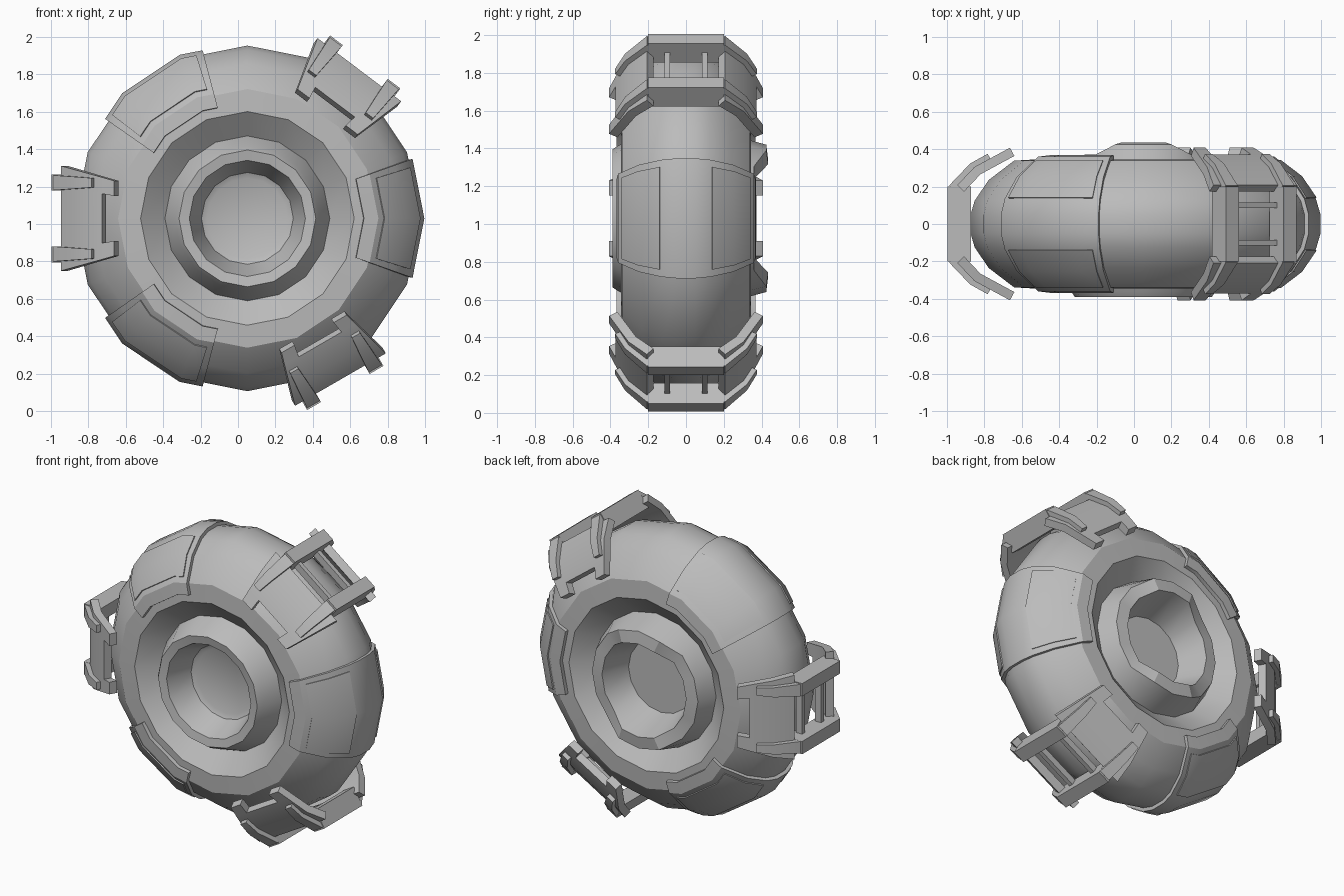
import bpy, bmesh
from math import sin, cos, radians, tan
from mathutils import Vector

cube = bpy.data.objects.get("Cube")
if cube:
    bpy.data.objects.remove(cube, do_unlink=True)

CENTRE = Vector((0.05, 0, 1.03))
STEP = 22.5

grey = bpy.data.materials.new("plain grey")
grey.use_nodes = True
grey.diffuse_color = (0.5, 0.5, 0.5, 1)
grey.node_tree.nodes["Principled BSDF"].inputs["Base Color"].default_value = (0.5, 0.5, 0.5, 1)


def finish(name, bm, thickness=0):
    bmesh.ops.recalc_face_normals(bm, faces=bm.faces)
    mesh = bpy.data.meshes.new(name)
    bm.to_mesh(mesh)
    bm.free()
    mesh.materials.append(grey)
    ob = bpy.data.objects.new(name, mesh)
    bpy.context.collection.objects.link(ob)
    bpy.ops.object.select_all(action='DESELECT')
    ob.select_set(True)
    bpy.context.view_layer.objects.active = ob
    if thickness:
        mod = ob.modifiers.new("thickness", 'SOLIDIFY')
        mod.thickness = thickness
        mod.offset = 0
        mod.use_even_offset = True
        bpy.ops.object.modifier_apply(modifier=mod.name)
    bpy.ops.object.shade_smooth_by_angle(angle=radians(28))


def skin(bm, rows, closed=False, skip=()):
    """Join rows of points into quads."""
    rings = [[bm.verts.new(p) for p in row] for row in rows]
    n = len(rings[0])
    for i in range(len(rings) - 1):
        for j in range(n if closed else n - 1):
            if (i, j) not in skip:
                k = (j + 1) % n
                bm.faces.new((rings[i][j], rings[i][k], rings[i + 1][k], rings[i + 1][j]))
    return rings


def polar(r, y, deg):
    # Radius follows the flat sides of the sixteen-sided tyre
    off = (deg % STEP) - STEP / 2
    r *= cos(radians(STEP / 2)) / cos(radians(off))
    a = radians(deg)
    return CENTRE + Vector((r * cos(a), y, r * sin(a)))


# Tyre and both hub faces, one turned body
side = [(0.57, 0.345), (0.69, 0.338), (0.825, 0.235), (0.9, 0.125), (0.922, 0.05)]
front_hub = [(0.215, -0.2), (0.245, -0.215), (0.31, -0.38), (0.365, -0.39), (0.385, -0.36), (0.44, -0.24)]
back_hub = [(0.44, 0.24), (0.39, 0.36), (0.31, 0.37), (0.24, 0.19)]
profile = front_hub + [(r, -y) for r, y in side] + side[::-1] + back_hub
rows = []
for r, y in profile:
    row = []
    for i in range(16):
        a = i * STEP
        # Raised lobes at the top and bottom of the back rim
        lobe = 0.065 if y > 0.35 and r < 0.5 and abs(sin(radians(a))) > 0.9 else 0
        row.append(polar(r, y + lobe, a))
    rows.append(row)
bm = bmesh.new()
rings = skin(bm, rows, closed=True)
bm.faces.new(rings[0])
bm.faces.new(rings[-1])
finish("wheel", bm)


def arc_patch(name, path, mid, half, thickness):
    angles = [mid - half, mid + half]
    angles += [i * STEP for i in range(-16, 17) if abs(i * STEP - mid) < half - 1]
    bm = bmesh.new()
    skin(bm, [[polar(r, y, a) for a in sorted(angles)] for r, y in path])
    finish(name, bm, thickness)


# Wrap-round panels with a slightly raised insert on each shoulder
half_path = [(0.62, 0.345)] + side[1:]
insert_path = [(0.715, 0.319), (0.825, 0.235), (0.9, 0.125)]
for n, mid in enumerate((0, 125, -125)):
    wrap = half_path + [(r, -y) for r, y in half_path[::-1]]
    arc_patch(f"panel_{n}", wrap, mid, 20, 0.044)
    for label, s in (("front", -1), ("back", 1)):
        arc_patch(f"panel_insert_{label}_{n}", [(r, s * y) for r, y in insert_path], mid, 17.5, 0.058)


def box(bm, t0, t1, y0, y1, p0, p1, place):
    corners = [[place(t, y, p) for t, y in ((t0, y0), (t1, y0), (t1, y1), (t0, y1))] for p in (p0, p1)]
    ends = skin(bm, corners, closed=True)
    bm.faces.new(ends[0])
    bm.faces.new(ends[1])


# Clamps: two side plates, ribs, cross bars and thin rods
plate_path = [(0.975, 0.19), (0.885, 0.285), (0.765, 0.35), (0.70, 0.385)]
rib_path = [(1.02, 0.19, 0.04), (0.91, 0.305, 0.032), (0.82, 0.355, 0.025)]
for n, mid in enumerate((53, 180, -60)):
    a = radians(mid)
    radial = Vector((cos(a), 0, sin(a)))
    tangent = Vector((-sin(a), 0, cos(a)))

    def place(t, y, p):
        return CENTRE + radial * p + tangent * t + Vector((0, y, 0))

    for label, s in (("front", -1), ("back", 1)):
        bm = bmesh.new()
        rows = []
        for p, y in plate_path:
            w = p * tan(radians(16))
            rows.append([place(w * k, s * y, p) for k in (-1, -0.6, 0.6, 1)])
        # The gap in the last row notches the inner edge
        skin(bm, rows, skip={(2, 1)})
        finish(f"clamp_plate_{label}_{n}", bm, 0.05)

        bm = bmesh.new()
        for m in (-1, 1):
            skin(bm, [[place(m * (0.19 + k * w), s * y, p) for k in (-1, 1)] for p, y, w in rib_path])
        finish(f"clamp_ribs_{label}_{n}", bm, 0.045)

    bm = bmesh.new()
    for m in (-1, 1):
        box(bm, m * 0.15, m * 0.235, -0.2, 0.2, 0.92, 1.045, place)
    finish(f"clamp_bars_{n}", bm)

    bm = bmesh.new()
    for y in (-0.1, 0.1):
        box(bm, -0.16, 0.16, y - 0.015, y + 0.015, 0.94, 0.985, place)
    finish(f"clamp_rods_{n}", bm)
